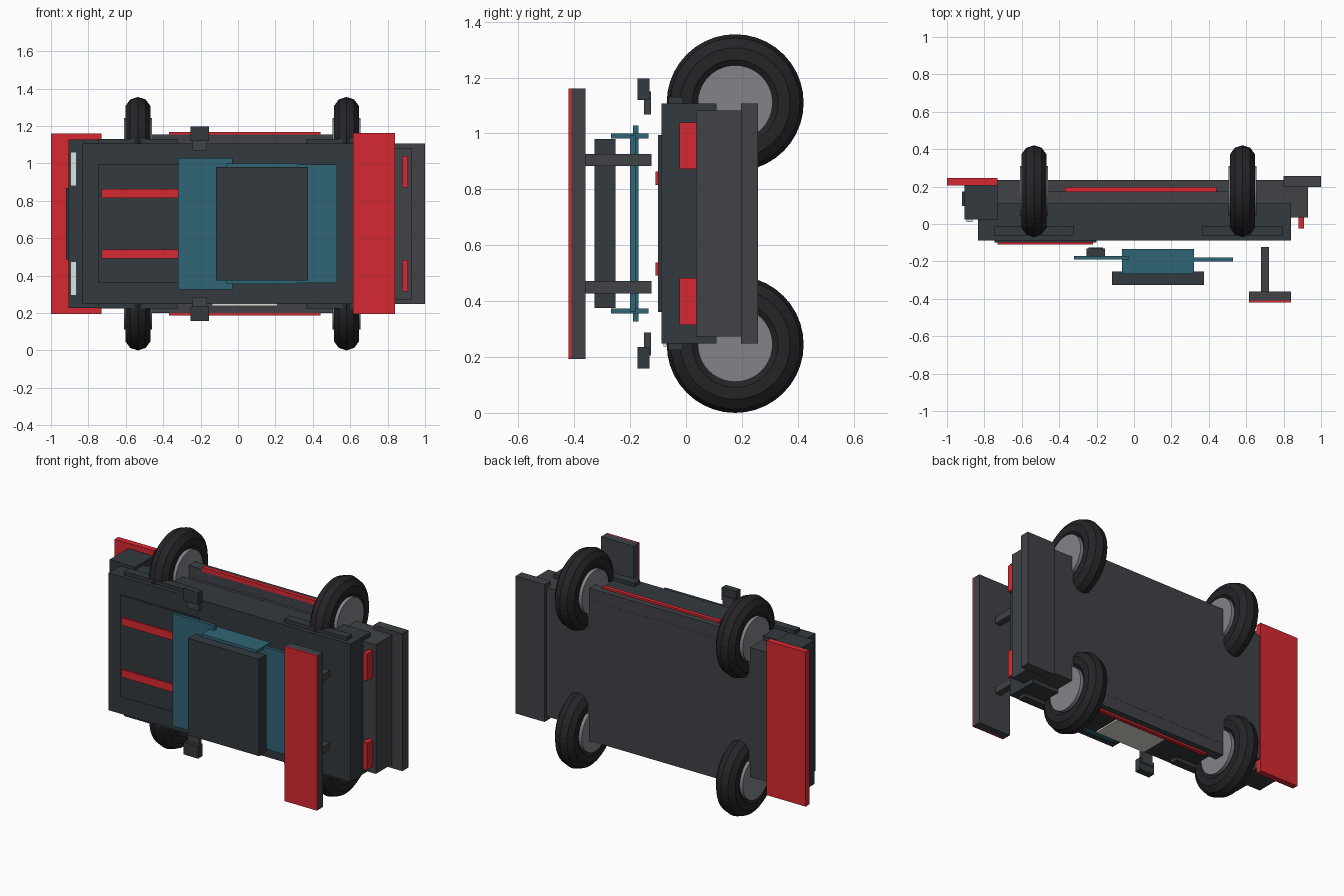
import bpy, math

if "Cube" in bpy.data.objects:
    bpy.data.objects.remove(bpy.data.objects["Cube"])

MID = 0.6775  # plane of symmetry of the car, which lies on its side


def material(name, rgb):
    m = bpy.data.materials.new(name)
    m.diffuse_color = (*rgb, 1)
    m.use_nodes = True
    m.node_tree.nodes["Principled BSDF"].inputs["Base Color"].default_value = m.diffuse_color
    return m


DARK = material("dark_paint", (0.032, 0.041, 0.047))
GREY = material("grey_plastic", (0.05, 0.055, 0.063))
RED = material("red_paint", (0.68, 0.022, 0.032))
GLASS = material("blue_glass", (0.03, 0.13, 0.18))
TYRE = material("rubber", (0.018, 0.018, 0.022))
RIM = material("rim_metal", (0.22, 0.23, 0.25))
LAMP = material("lamp", (0.72, 0.78, 0.82))
PLATE = material("plate", (0.75, 0.72, 0.68))


def box(name, x, y, z, mat):
    """Box given by its (min, max) range on each axis."""
    r = (x, y, z)
    bpy.ops.mesh.primitive_cube_add(size=1, location=[sum(a) / 2 for a in r])
    o = bpy.context.object
    o.name = name
    o.scale = [abs(a[1] - a[0]) for a in r]
    bpy.ops.object.transform_apply(location=False, rotation=False, scale=True)
    o.data.materials.append(mat)
    return o


def pair(name, x, y, z, mat):
    """Box and its mirror image across the car's middle plane."""
    box(name + "_left", x, y, z, mat)
    box(name + "_right", x, y, (2 * MID - z[1], 2 * MID - z[0]), mat)


def centred(half):
    return (MID - half, MID + half)


# Body
box("upper_body", (-0.835, 0.84), (-0.088, 0.11), centred(0.43), DARK)
box("chassis", (-0.75, 0.93), (0.035, 0.235), centred(0.404), GREY)
box("nose", (-0.907, -0.73), (0.025, 0.21), centred(0.45), DARK)
box("grille", (-0.92, -0.89), (0.095, 0.175), centred(0.19), DARK)
box("splitter", (-1.0, -0.73), (0.207, 0.245), centred(0.483), RED)
box("rear_bumper", (0.80, 1.0), (0.197, 0.257), centred(0.43), GREY)
pair("sill", (-0.47, 0.59), (0.172, 0.234), (1.05, 1.155), GREY)
pair("side_stripe", (-0.37, 0.44), (0.172, 0.197), (1.14, 1.167), RED)
pair("front_fender", (-0.747, -0.32), (-0.062, -0.01), (1.02, 1.13), DARK)
pair("rear_fender", (0.363, 0.797), (-0.062, -0.01), (1.02, 1.13), DARK)
box("door_plate", (-0.14, 0.21), (-0.08, 0.12), (0.238, 0.25), PLATE)

# Hood
box("hood", (-0.747, -0.2), (-0.1, -0.08), centred(0.317), DARK)
pair("hood_stripe", (-0.73, -0.22), (-0.11, -0.095), (0.816, 0.864), RED)

# Cabin
box("windshield", (-0.32, -0.03), (-0.19, -0.17), centred(0.351), GLASS)
box("rear_window", (0.26, 0.53), (-0.2, -0.18), centred(0.317), GLASS)
pair("side_window", (-0.065, 0.32), (-0.268, -0.135), (0.982, 0.999), GLASS)
box("roof", (-0.117, 0.373), (-0.327, -0.253), centred(0.303), DARK)

# Lamps
pair("headlight", (-0.895, -0.863), (0.01, 0.04), (0.88, 1.06), LAMP)
pair("taillight", (0.88, 0.91), (-0.023, 0.037), (0.872, 1.04), RED)

# Mirrors
pair("mirror", (-0.255, -0.155), (-0.173, -0.13), (1.12, 1.197), DARK)
pair("mirror_stalk", (-0.243, -0.165), (-0.15, -0.125), (1.068, 1.15), GREY)

# Rear wing
box("wing", (0.615, 0.84), (-0.41, -0.36), centred(0.484), GREY)
box("wing_top", (0.615, 0.84), (-0.42, -0.41), centred(0.484), RED)
pair("wing_post", (0.68, 0.722), (-0.365, -0.123), (0.883, 0.927), GREY)

# Wheels, with axles along the length of the car
for end, x in (("front", -0.535), ("rear", 0.58)):
    for side, s in (("left", 1), ("right", -1)):
        loc = (x, 0.176, MID + s * 0.4325)
        rot = (0, math.pi / 2, 0)
        bpy.ops.mesh.primitive_torus_add(
            major_radius=0.175, minor_radius=0.07, major_segments=40,
            minor_segments=10, location=loc, rotation=rot)
        tyre = bpy.context.object
        tyre.name = f"{end}_{side}_tyre"
        tyre.data.materials.append(TYRE)
        bpy.ops.mesh.primitive_cylinder_add(
            vertices=40, radius=0.134, depth=0.15, location=loc, rotation=rot)
        rim = bpy.context.object
        rim.name = f"{end}_{side}_rim"
        rim.data.materials.append(RIM)
